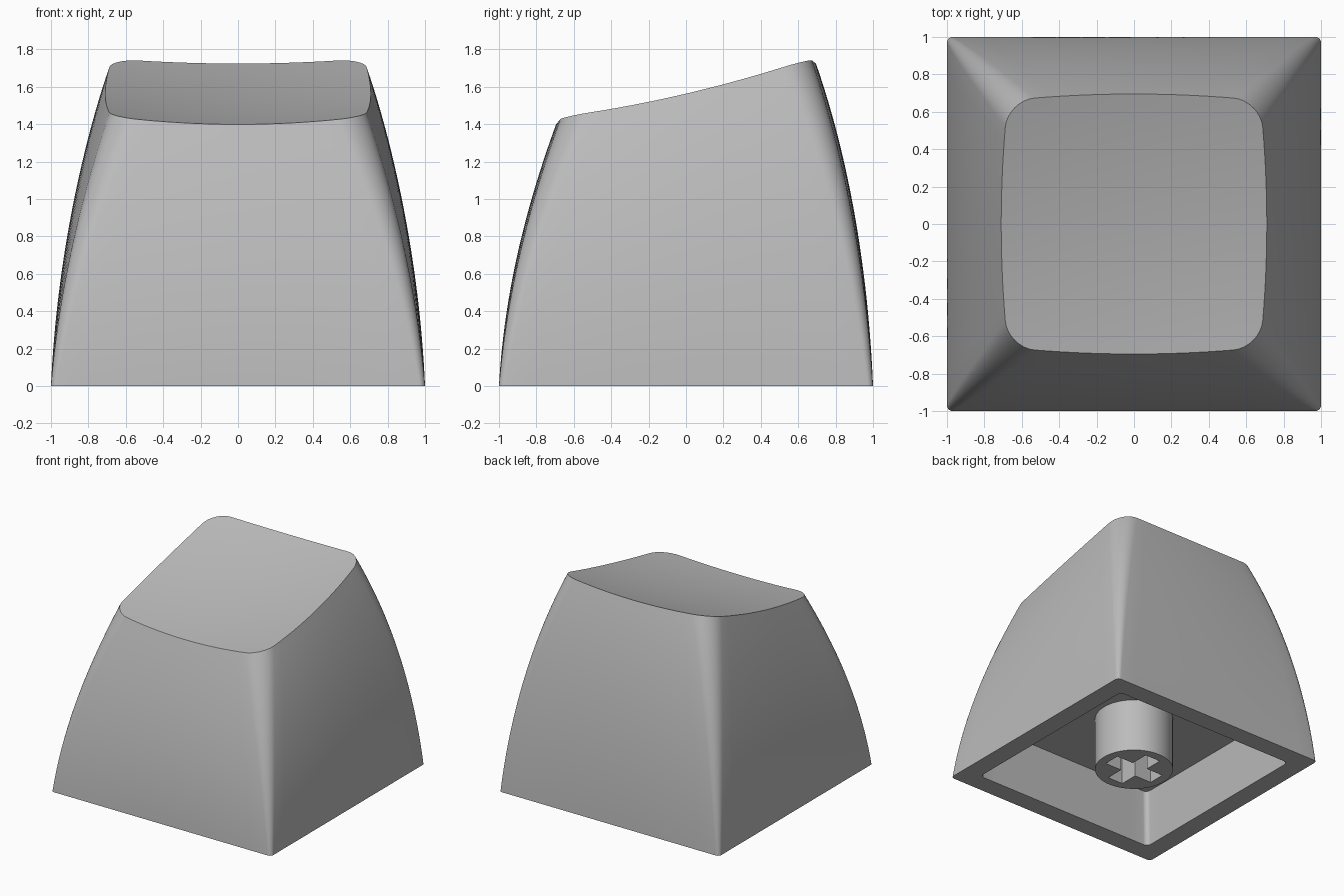
import bpy, bmesh
from math import sin, cos, pi

cube = bpy.data.objects.get("Cube")
if cube:
    bpy.data.objects.remove(cube, do_unlink=True)

grey = bpy.data.materials.new("warm_free_grey")
grey.name = "plain_grey"
grey.use_nodes = True
colour = (0.5, 0.5, 0.5, 1)
grey.diffuse_color = colour
grey.node_tree.nodes["Principled BSDF"].inputs["Base Color"].default_value = colour


def dish(x, y):
    """Height of the tilted, scooped top."""
    return 1.52 + 0.234 * y + 0.085 * (x * x + y * y)


def outline(hx, hy, r, bulge=0.0, arc=8, side=14):
    """Rounded rectangle whose sides bow outwards, anticlockwise."""
    corners = []
    for k, (sx, sy) in enumerate([(1, 1), (-1, 1), (-1, -1), (1, -1)]):
        for i in range(arc + 1):
            a = (k + i / arc) * pi / 2
            corners.append((sx * (hx - r) + r * cos(a), sy * (hy - r) + r * sin(a)))
    pts = []
    for i, (x, y) in enumerate(corners):
        pts.append((x, y))
        if i % (arc + 1) == arc:
            nx, ny = corners[(i + 1) % len(corners)]
            for j in range(1, side):
                f = j / side
                pts.append((x + (nx - x) * f, y + (ny - y) * f))
    return [(x * (1 - bulge * (y / hy) ** 2), y * (1 - bulge * (x / hx) ** 2))
            for x, y in pts]


def finish(bm, name):
    bmesh.ops.recalc_face_normals(bm, faces=bm.faces)
    mesh = bpy.data.meshes.new(name)
    bm.to_mesh(mesh)
    bm.free()
    ob = bpy.data.objects.new(name, mesh)
    bpy.context.collection.objects.link(ob)
    mesh.materials.append(grey)
    return ob


def activate(ob):
    bpy.ops.object.select_all(action='DESELECT')
    ob.select_set(True)
    bpy.context.view_layer.objects.active = ob


def smooth(ob):
    activate(ob)
    bpy.ops.object.shade_smooth_by_angle(angle=pi / 6)


# Cap: one loft from the cavity ceiling, round the rim, up the walls, over the dish
rings = [[(x, y, z) for x, y in outline(h, h, 0.04)] for h, z in ((0.80, 0.445), (0.84, 0))]
STEPS = 24
for i in range(STEPS + 1):
    t = i / STEPS
    inset = 0.25 * t + 0.75 * t * t
    wall = outline(1 - 0.29 * inset, 1 - 0.305 * inset, 0.03 + 0.12 * t, 0.05 * t)
    rings.append([(x, y, t * dish(x, y)) for x, y in wall])
for i in range(1, 12):
    s = 1 - i / 12
    rings.append([(x * s, y * s, dish(x * s, y * s)) for x, y in wall])

bm = bmesh.new()
loops = [[bm.verts.new(p) for p in ring] for ring in rings]
for lower, upper in zip(loops, loops[1:]):
    for i in range(len(lower)):
        j = (i + 1) % len(lower)
        bm.faces.new((lower[i], lower[j], upper[j], upper[i]))
bm.faces.new(loops[0])
centre = bm.verts.new((0, 0, dish(0, 0)))
for i, v in enumerate(loops[-1]):
    bm.faces.new((v, loops[-1][(i + 1) % len(loops[-1])], centre))
smooth(finish(bm, "cap_shell"))

# Stem: round post under the ceiling with a cross-shaped socket
bm = bmesh.new()
bmesh.ops.create_cone(bm, cap_ends=True, segments=64, radius1=0.3, radius2=0.3, depth=0.46)
bmesh.ops.translate(bm, vec=(0, 0, 0.23), verts=bm.verts)
stem = finish(bm, "stem")

for sx, sy in ((0.45, 0.14), (0.14, 0.45)):
    bm = bmesh.new()
    bmesh.ops.create_cube(bm, size=1)
    bmesh.ops.scale(bm, vec=(sx, sy, 0.84), verts=bm.verts)
    cutter = finish(bm, "socket_cutter")
    cutter.hide_render = True
    activate(stem)
    cut = stem.modifiers.new("socket", 'BOOLEAN')
    cut.operation = 'DIFFERENCE'
    cut.solver = 'EXACT'
    cut.object = cutter
    bpy.ops.object.modifier_apply(modifier=cut.name)
    bpy.data.objects.remove(cutter, do_unlink=True)
smooth(stem)
